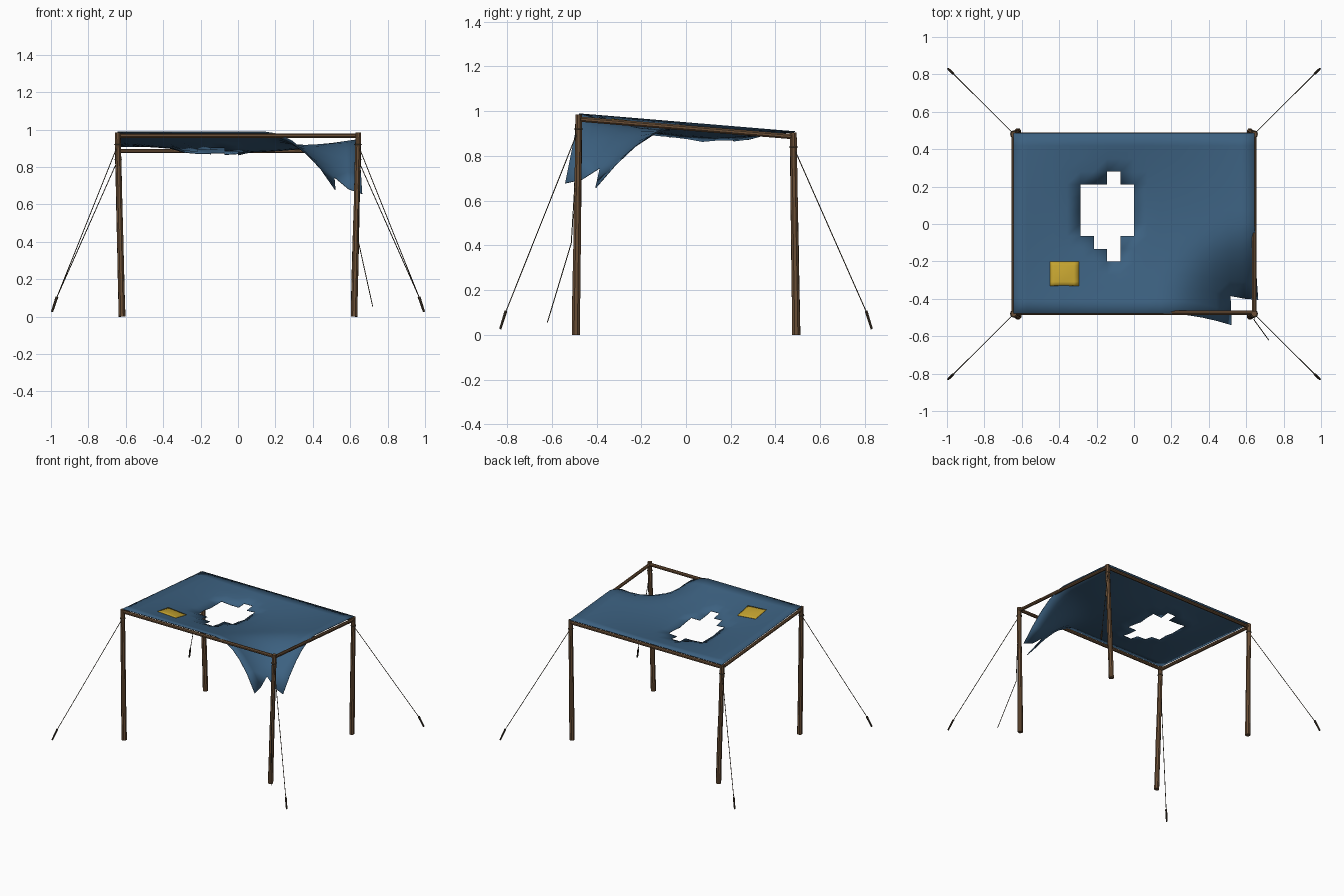
import bpy, bmesh, math, random
from mathutils import Vector

if "Cube" in bpy.data.objects:
    bpy.data.objects.remove(bpy.data.objects["Cube"])

random.seed(4)

def material(name, rgb):
    m = bpy.data.materials.new(name)
    m.diffuse_color = (*rgb, 1)
    m.use_nodes = True
    m.node_tree.nodes["Principled BSDF"].inputs["Base Color"].default_value = m.diffuse_color
    return m

WOOD = material("brown wood", (0.145, 0.078, 0.037))
CLOTH = material("blue cloth", (0.045, 0.118, 0.215))
PATCH = material("yellow patch", (0.56, 0.37, 0.03))
ROPE = material("dark rope", (0.09, 0.07, 0.045))
PEG = material("dark peg wood", (0.05, 0.036, 0.022))

def finish(name, bm, mat, smooth=False):
    me = bpy.data.meshes.new(name)
    bm.to_mesh(me)
    bm.free()
    me.materials.append(mat)
    for p in me.polygons:
        p.use_smooth = smooth
    ob = bpy.data.objects.new(name, me)
    bpy.context.collection.objects.link(ob)
    return ob

def tube(name, points, radii, mat, sides=8, jitter=0.0):
    """Closed tube along a list of points with one radius per point."""
    bm = bmesh.new()
    pts = [Vector(p) for p in points]
    rings = []
    for i, p in enumerate(pts):
        d = (pts[min(i + 1, len(pts) - 1)] - pts[max(i - 1, 0)]).normalized()
        ref = Vector((1, 0, 0)) if abs(d.x) < 0.9 else Vector((0, 0, 1))
        u = d.cross(ref).normalized()
        v = d.cross(u)
        ring = []
        for k in range(sides):
            a = 2 * math.pi * (k + 0.5) / sides
            r = radii[i] * (1 + random.uniform(-jitter, jitter))
            ring.append(bm.verts.new(p + (u * math.cos(a) + v * math.sin(a)) * r))
        rings.append(ring)
    for a, b in zip(rings, rings[1:]):
        for k in range(sides):
            n = (k + 1) % sides
            bm.faces.new((a[k], a[n], b[n], b[k]))
    bm.faces.new(rings[0])
    bm.faces.new(rings[-1])
    bmesh.ops.recalc_face_normals(bm, faces=bm.faces)
    return finish(name, bm, mat)

# Posts, rope wraps, guy ropes and pegs at the four corners
for sy, depth, h in ((-1, "front", 0.985), (1, "back", 0.905)):
    for sx, side in ((-1, "left"), (1, "right")):
        foot = Vector((sx * 0.62, sy * 0.493, 0))
        top = Vector((sx * 0.643, sy * 0.479, h))
        n = 5
        tube(f"{depth}_{side}_post", [foot.lerp(top, i / n) for i in range(n + 1)],
             [0.019 - 0.003 * i / n for i in range(n + 1)], WOOD, 8, 0.06)
        knot = foot.lerp(top, (h - 0.065) / h)
        bpy.ops.mesh.primitive_torus_add(location=knot, major_radius=0.018, minor_radius=0.003,
                                         major_segments=12, minor_segments=5)
        wrap = bpy.context.object
        wrap.name = f"{depth}_{side}_rope_wrap"
        wrap.data.materials.append(ROPE)
        peg_top = Vector((sx * 0.97, sy * 0.807, 0.10))
        tube(f"{depth}_{side}_guy_rope", [knot, peg_top], [0.0024] * 2, ROPE, 5)
        tube(f"{depth}_{side}_peg", [peg_top + Vector((-sx * 0.002, -sy * 0.002, 0.006)),
             (sx * 0.994, sy * 0.83, 0.027)], [0.0075, 0.006], PEG, 6)

# Snapped rope hanging from the front right post
tube("snapped_rope", [(0.645, -0.482, 0.92), (0.642, -0.513, 0.41), (0.72, -0.62, 0.055)],
     [0.0024] * 3, ROPE, 5)

# Top rails
ZF, ZB = 0.968, 0.886
for name, a, b in (("front_rail", (-0.645, -0.475, ZF), (0.645, -0.475, ZF)),
                   ("back_rail", (-0.645, 0.478, ZB), (0.645, 0.478, ZB)),
                   ("left_rail", (-0.643, -0.475, ZF - 0.004), (-0.643, 0.478, ZB)),
                   ("right_rail", (0.643, -0.475, ZF - 0.004), (0.643, 0.478, ZB))):
    tube(name, [a, b], [0.0125, 0.0125], WOOD, 8)

# Sagging cloth, with its front right corner fallen
X0, X1, Y0, Y1, NX, NY = -0.645, 0.645, -0.478, 0.487, 18, 14

def cloth_point(x, y):
    u, v = (x - X0) / (X1 - X0), (y - Y0) / (Y1 - Y0)
    z = 0.988 - 0.08 * v - 0.063 * math.sin(math.pi * u) * math.sin(math.pi * v)
    d = math.hypot(X1 - x, y - Y0)
    drop = 0.61 * max(0, 1 - d / 0.5) ** 2
    return Vector((x + 0.06 * drop, y - 0.2 * drop, z - drop))

def missing(i, j):
    hole = (5 <= i <= 8 and 6 <= j <= 9) or (i == 7 and j in (4, 5, 10)) or (i == 6 and j == 5)
    return hole or (i >= 16 and j < 2)

bm = bmesh.new()
grid = [[bm.verts.new(cloth_point(X0 + (X1 - X0) * i / NX, Y0 + (Y1 - Y0) * j / NY))
         for j in range(NY + 1)] for i in range(NX + 1)]
for i in range(NX):
    for j in range(NY):
        if not missing(i, j):
            bm.faces.new((grid[i][j], grid[i + 1][j], grid[i + 1][j + 1], grid[i][j + 1]))
for i in range(4, 11):          # torn rim of the hole droops a little
    for j in range(3, 13):
        if grid[i][j].is_boundary:
            grid[i][j].co.z -= random.uniform(0.006, 0.018)
bmesh.ops.delete(bm, geom=[v for v in bm.verts if not v.link_faces], context='VERTS')
cloth = finish("cloth_canopy", bm, CLOTH, True)
mod = cloth.modifiers.new("thickness", 'SOLIDIFY')
mod.thickness = 0.004
mod.offset = 0

# Sewn patch, slightly puffed above the cloth
bm = bmesh.new()
N = 6
pg = []
for i in range(N + 1):
    row = []
    for j in range(N + 1):
        p = cloth_point(-0.45 + 0.155 * i / N, -0.33 + 0.13 * j / N)
        p.z += 0.005 + 0.008 * math.sin(math.pi * i / N) * math.sin(math.pi * j / N)
        row.append(bm.verts.new(p))
    pg.append(row)
for i in range(N):
    for j in range(N):
        bm.faces.new((pg[i][j], pg[i + 1][j], pg[i + 1][j + 1], pg[i][j + 1]))
patch = finish("cloth_patch", bm, PATCH, True)
mod = patch.modifiers.new("thickness", 'SOLIDIFY')
mod.thickness = 0.004
